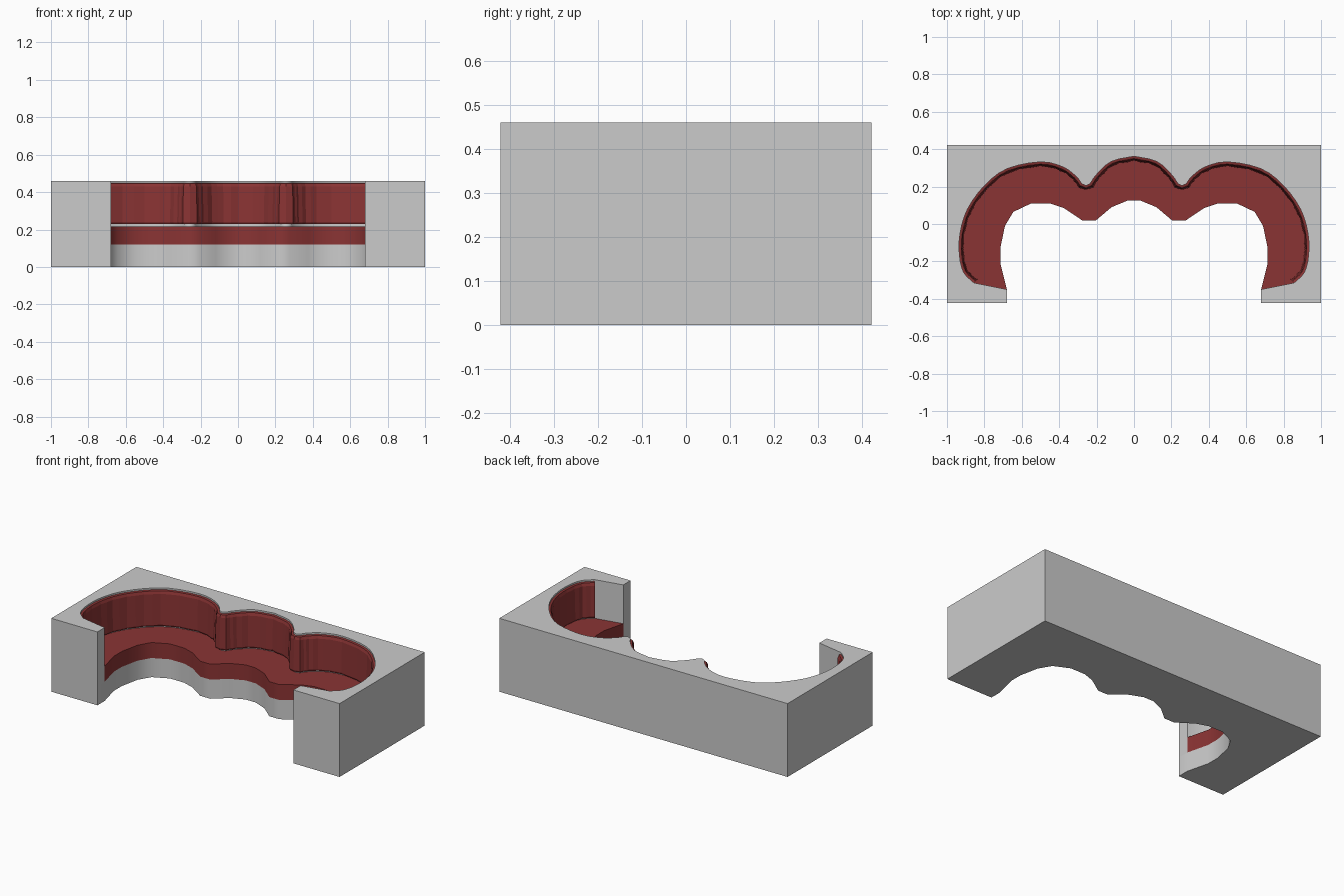
import bpy, bmesh, math
from mathutils import Vector

if "Cube" in bpy.data.objects:
    bpy.data.objects.remove(bpy.data.objects["Cube"])


def material(name, rgb):
    m = bpy.data.materials.new(name)
    m.diffuse_color = (*rgb, 1)
    m.use_nodes = True
    m.node_tree.nodes["Principled BSDF"].inputs["Base Color"].default_value = m.diffuse_color
    return m


GREY = material("grey shell", (0.60, 0.60, 0.60))
RED = material("red upholstery", (0.255, 0.034, 0.034))


def mirrored(half):
    """Left half, ordered from the front end to the middle -> whole path."""
    return half + [(-x, y) for x, y in reversed(half) if abs(x) > 1e-6]


def smooth(pts, n):
    """Catmull-Rom subdivision of an open path."""
    p = [Vector(q) for q in pts]
    p = [2 * p[0] - p[1]] + p + [2 * p[-1] - p[-2]]
    out = []
    for a, b, c, d in zip(p, p[1:], p[2:], p[3:]):
        for i in range(n):
            t = i / n
            out.append(0.5 * (2 * b + (c - a) * t + (2 * a - 5 * b + 4 * c - d) * t * t
                              + (3 * b - a - 3 * c + d) * t ** 3))
    return [tuple(q) for q in out] + [tuple(p[-2])]


def finish(name, bm, mat, angle):
    bmesh.ops.recalc_face_normals(bm, faces=bm.faces)
    me = bpy.data.meshes.new(name)
    bm.to_mesh(me)
    bm.free()
    me.materials.append(mat)
    ob = bpy.data.objects.new(name, me)
    bpy.context.collection.objects.link(ob)
    bpy.ops.object.select_all(action='DESELECT')
    ob.select_set(True)
    bpy.context.view_layer.objects.active = ob
    if angle:
        bpy.ops.object.shade_smooth_by_angle(angle=math.radians(angle))
    return ob


def prism(name, outline, z0, z1, mat, bottom=True, top=True):
    """Upright part with an n-sided outline and optional caps."""
    bm = bmesh.new()
    low = [bm.verts.new((x, y, z0)) for x, y in outline]
    high = [bm.verts.new((x, y, z1)) for x, y in outline]
    n = len(outline)
    for i in range(n):
        j = (i + 1) % n
        bm.faces.new((low[i], low[j], high[j], high[i]))
    caps = []
    if bottom:
        caps.append(bm.faces.new(low[::-1]))
    if top:
        caps.append(bm.faces.new(high))
    bm.normal_update()
    bmesh.ops.triangulate(bm, faces=caps)
    return finish(name, bm, mat, 60)


# front edge of the seat, seen from above
seat_half = [(-0.68, -0.35), (-0.715, -0.21), (-0.715, -0.13), (-0.69, -0.01), (-0.645, 0.065),
             (-0.55, 0.11), (-0.45, 0.11), (-0.375, 0.085), (-0.275, 0.018), (-0.205, 0.018),
             (-0.12, 0.09), (-0.035, 0.125)]
seat_edge = mirrored(seat_half)

# back wall: one large scallop per side and one in the middle
side_scallop = smooth([(-0.855, -0.315), (-0.91, -0.26), (-0.933, -0.17), (-0.93, -0.05),
                       (-0.89, 0.08), (-0.80, 0.205), (-0.68, 0.295), (-0.50, 0.332),
                       (-0.38, 0.305), (-0.31, 0.255), (-0.28, 0.215)], 3)
middle_scallop = smooth([(-0.235, 0.215), (-0.20, 0.265), (-0.12, 0.335), (0, 0.362)], 3)
wall = mirrored(side_scallop + [(-0.257, 0.205)] + middle_scallop)
opening = [(-0.68, -0.35)] + wall + [(0.68, -0.35)]

box = [(0.68, -0.422), (1, -0.422), (1, 0.422), (-1, 0.422), (-1, -0.422), (-0.68, -0.422)]

# shell: base below the seat, walls above it (no hidden caps between them)
prism("base", box + seat_edge, 0, 0.12, GREY, top=False)
prism("surrounding_wall", box + opening, 0.12, 0.46, GREY, bottom=False)

# seat cushion between its front edge and the wall
prism("seat", seat_edge + opening[::-1][1:-1], 0.12, 0.217, RED)

# pleated back cushion, slightly thicker toward the bottom
profile = [(0.0, 0.45), (0.012, 0.447), (0.02, 0.43), (0.026, 0.24), (0.022, 0.23), (0.0, 0.23)]
bm = bmesh.new()
rows = []
for i, p in enumerate(wall):
    a, b = Vector(wall[max(i - 1, 0)]), Vector(wall[min(i + 1, len(wall) - 1)])
    t = (b - a).normalized()
    inward = Vector((t.y, -t.x))
    pleat = 0.004 * (i % 2)
    row = []
    for off, z in profile:
        q = Vector(p) + inward * (off - (pleat if off > 0.015 else 0))
        row.append(bm.verts.new((q.x, q.y, z)))
    rows.append(row)
for r, s in zip(rows, rows[1:]):
    for k in range(len(profile) - 1):
        bm.faces.new((r[k], s[k], s[k + 1], r[k + 1]))
bm.faces.new(rows[0])
bm.faces.new(rows[-1])
finish("back_cushion", bm, RED, 0)
